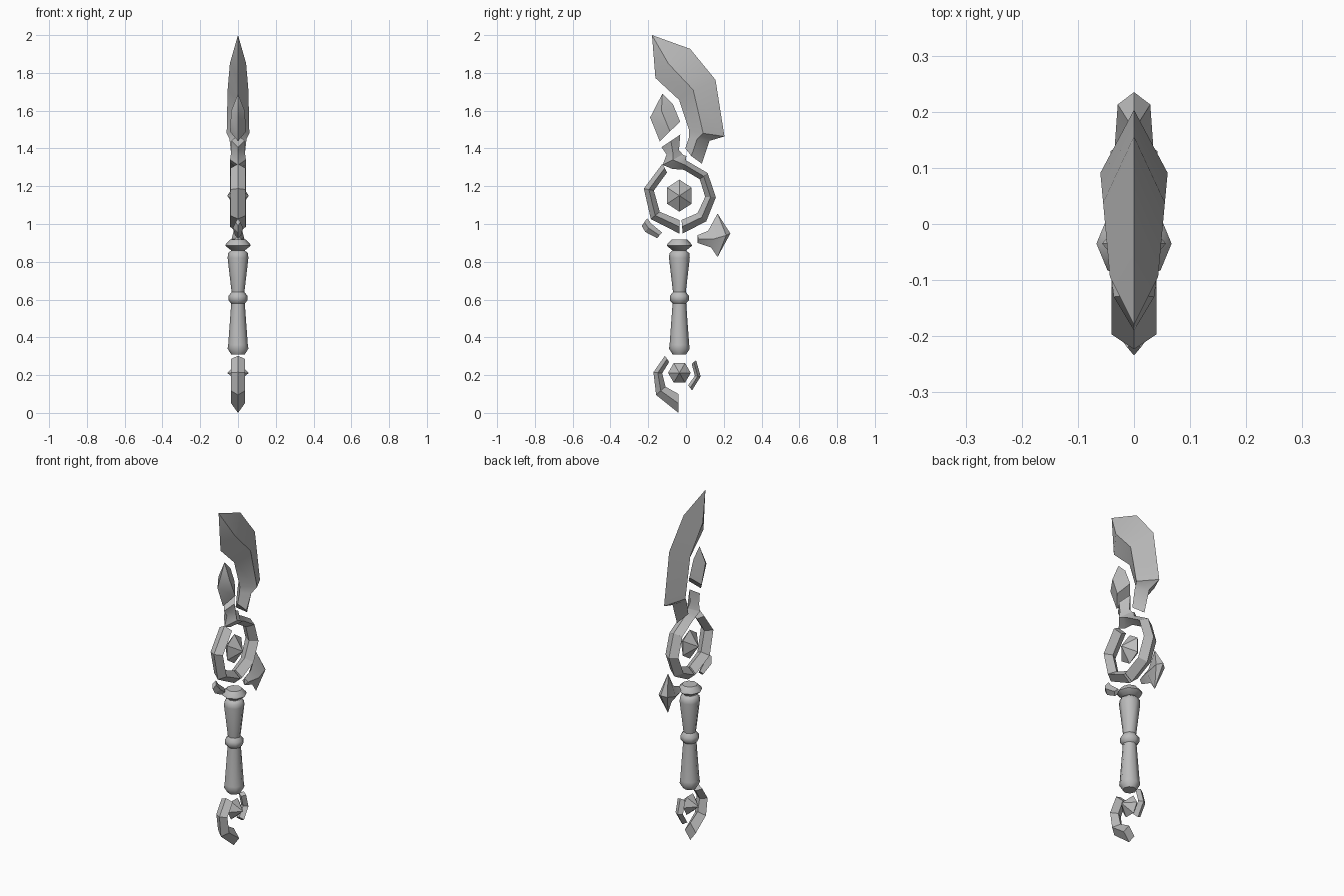
import bpy, bmesh
from math import sin, cos, pi, radians

if "Cube" in bpy.data.objects:
    bpy.data.objects.remove(bpy.data.objects["Cube"], do_unlink=True)

# Single grey material
GREY = (.5, .5, .5, 1)
steel = bpy.data.materials.new("grey_steel")
steel.use_nodes = True
steel.diffuse_color = GREY
steel.node_tree.nodes["Principled BSDF"].inputs["Base Color"].default_value = GREY

AXIS = -.035  # y position of the grip, ring and pommel


def finish(name, bm, smooth_angle):
    """Clean the mesh, make the object, and shade it."""
    bmesh.ops.remove_doubles(bm, verts=bm.verts, dist=.0005)
    bmesh.ops.recalc_face_normals(bm, faces=bm.faces)
    mesh = bpy.data.meshes.new(name)
    bm.to_mesh(mesh)
    bm.free()
    mesh.materials.append(steel)
    part = bpy.data.objects.new(name, mesh)
    bpy.context.collection.objects.link(part)
    bpy.ops.object.select_all(action='DESELECT')
    part.select_set(True)
    bpy.context.view_layer.objects.active = part
    bpy.ops.object.shade_smooth_by_angle(angle=radians(smooth_angle))


def bridge(bm, rings):
    """Join consecutive closed rings of vertices with quads."""
    for lower, upper in zip(rings, rings[1:]):
        for i in range(len(lower)):
            bm.faces.new((lower[i - 1], lower[i], upper[i], upper[i - 1]))


def shard(name, stations, lean=0, smooth_angle=25):
    """Diamond-section loft through stations of y, z, edge angle, half band, half depth.

    The ridge is shifted along y by lean times the half band."""
    bm = bmesh.new()
    rings = []
    for y, z, angle, band, depth in stations:
        dy, dz = band * cos(radians(angle)), band * sin(radians(angle))
        ridge = y + lean * band
        corners = [(0, y - dy, z - dz), (depth, ridge, z), (0, y + dy, z + dz), (-depth, ridge, z)]
        rings.append([bm.verts.new(corner) for corner in corners])
    bridge(bm, rings)
    # End caps split along the centre plane
    for inner, right, outer, left in (rings[0], rings[-1]):
        bm.faces.new((inner, right, outer))
        bm.faces.new((inner, outer, left))
    bmesh.ops.dissolve_degenerate(bm, dist=.0005, edges=bm.edges)
    finish(name, bm, smooth_angle)


def arc(y, z, start, end, steps, radius, band, depth):
    """Stations along an arc; radius and band are (start, end) pairs that ease in."""
    stations = []
    for i in range(steps + 1):
        t = i / steps
        angle = start + (end - start) * t
        r = radius[0] + (radius[1] - radius[0]) * t * t
        half = band[0] + (band[1] - band[0]) * t * t
        stations.append((y + r * cos(radians(angle)), z + r * sin(radians(angle)), angle, half, depth))
    return stations


def gem(name, z, width, height, turn, apex):
    """Six-sided double pyramid with its points along x."""
    bm = bmesh.new()
    angles = [radians(turn) + i * pi / 3 for i in range(6)]
    rim = [bm.verts.new((0, AXIS + width * cos(a), z + height * sin(a))) for a in angles]
    for side in (-1, 1):
        point = bm.verts.new((side * apex, AXIS, z))
        for i in range(len(rim)):
            bm.faces.new((rim[i - 1], rim[i], point))
    finish(name, bm, 10)


def turned(name, profile, sides=8):
    """Closed turned part from (radius, z) points, bottom to top."""
    bm = bmesh.new()
    angles = [i * 2 * pi / sides for i in range(sides)]
    rings = [[bm.verts.new((r * cos(a), AXIS + r * sin(a), z)) for a in angles] for r, z in profile]
    bridge(bm, rings)
    bm.faces.new(rings[0])
    bm.faces.new(rings[-1])
    finish(name, bm, 46)


# Curved main blade narrowing to its tang
shard("blade", [
    (-.18, 2, 0, 0, 0),
    (-.07, 1.85, 40, .12, .043),
    (.06, 1.71, 29, .11, .055),
    (.11, 1.48, -10, .095, .06),
    (.07, 1.45, -10, .055, .045),
    (.04, 1.36, -43, .06, .035),
], lean=-.2, smooth_angle=40)

# Floating splinter in front of the blade
shard("blade_splinter", [
    (-.125, 1.69, 0, 0, 0),
    (-.13, 1.6, 31, .07, .036),
    (-.085, 1.49, 44, .075, .042),
], smooth_angle=40)

# Broken ring: neck running into the back arc, then the front arc
neck = [
    (-.08, 1.44, 34, .06, .034),
    (-.07, 1.38, 20, .035, .036),
    (-.07, 1.34, 27, .06, .042),
    (-.035, 1.325, 42, .05, .042),
]
RING_Z = 1.15
RING_RADIUS = (.165, .165)
shard("ring_back_arc", neck + arc(AXIS, RING_Z, 80, -85, 4, RING_RADIUS, (.026, .036), .042))
shard("ring_front_arc", arc(AXIS, RING_Z, 118, 270, 3, RING_RADIUS, (.026, .036), .04))
gem("ring_gem", RING_Z, .075, .085, 30, .057)

# Guard pieces either side of the collar
shard("guard_front", [
    (-.22, 1.01, 235, .025, .012),
    (-.2, .98, 235, .027, .027),
    (-.14, .94, 230, .02, .016),
])
shard("guard_back", [
    (.06, .92, -90, .02, .018),
    (.125, .92, -80, .045, .034),
    (.167, .94, -90, .115, .029),
    (.235, .95, 0, 0, 0),
], lean=.4)

# Turned grip: lower and upper handles, middle band and collar
turned("lower_grip", [(.036, .31), (.055, .34), (.052, .36), (.036, .58)])
turned("grip_band", [(.036, .58), (.05, .595), (.05, .62), (.034, .64)])
turned("upper_grip", [(.034, .64), (.055, .82), (.053, .845), (.036, .86)])
turned("collar", [(.036, .86), (.067, .885), (.063, .895), (.042, .917)])

# Pommel: crescent, small shard and gem
shard("pommel_crescent", arc(-.04, .2, 125, 270, 3, (.105, .15), (.02, .05), .036))
shard("pommel_shard", arc(AXIS, .205, 40, -52, 2, (.1, .092), (.015, .017), .024))
gem("pommel_gem", .212, .06, .06, 0, .057)
